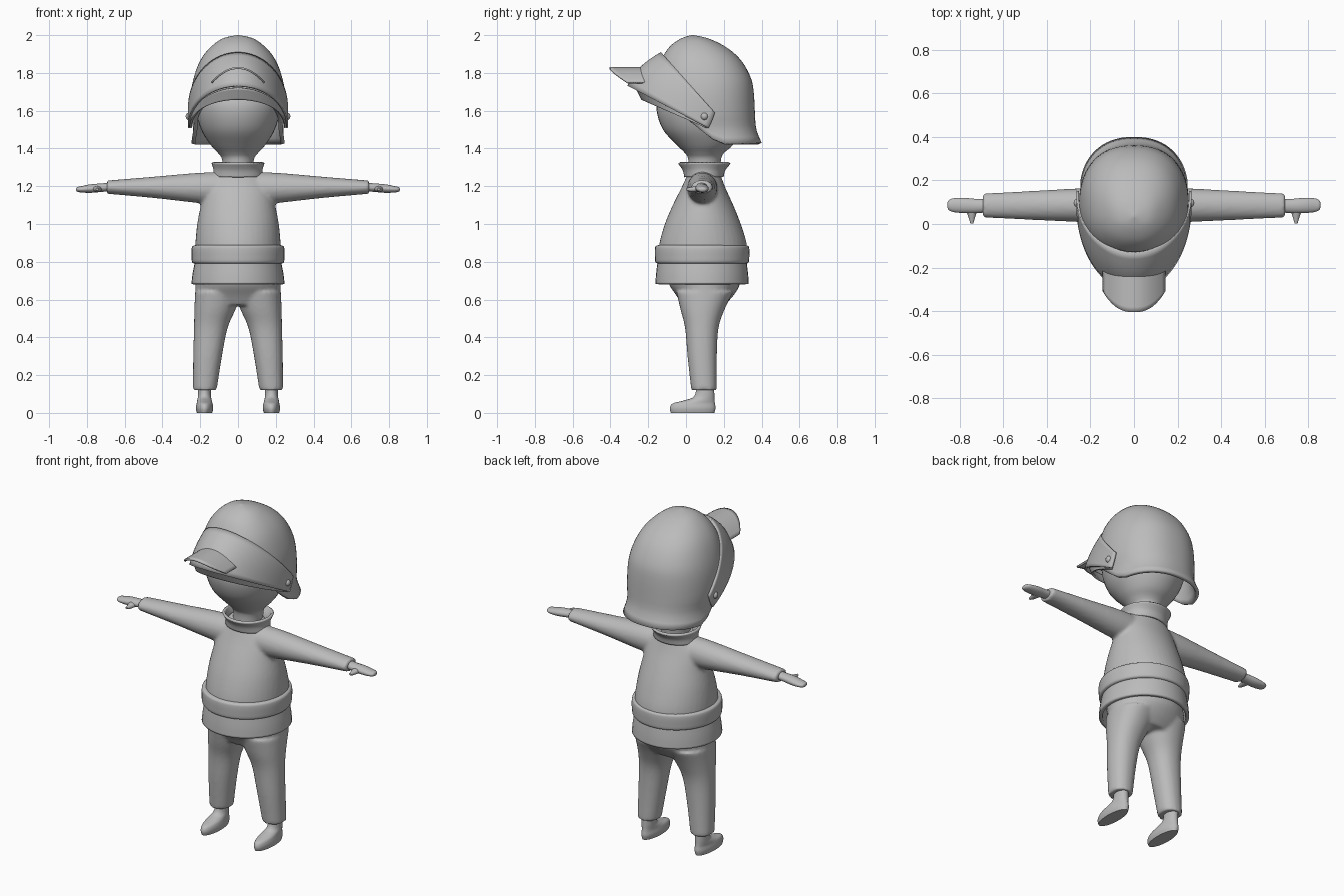
import bpy, bmesh, math

if "Cube" in bpy.data.objects:
    bpy.data.objects.remove(bpy.data.objects["Cube"], do_unlink=True)

grey = bpy.data.materials.new("plain_grey")
grey.use_nodes = True
grey.diffuse_color = (0.5, 0.5, 0.5, 1)
grey.node_tree.nodes["Principled BSDF"].inputs["Base Color"].default_value = (0.5, 0.5, 0.5, 1)


def spline(rows, steps=4):
    """Catmull-Rom subdivision of a list of equal-length rows."""
    out = []
    for i in range(len(rows) - 1):
        a, b, c, d = rows[max(i - 1, 0)], rows[i], rows[i + 1], rows[min(i + 2, len(rows) - 1)]
        for k in range(steps):
            t = k / steps
            out.append([q + t / 2 * (r - p + t * (2 * p - 5 * q + 4 * r - s + t * (3 * (q - r) + s - p)))
                        for p, q, r, s in zip(a, b, c, d)])
    return out + [list(rows[-1])]


def lerp_table(rows, x):
    """Row of values at x, from rows sorted on their first value."""
    for a, b in zip(rows, rows[1:]):
        if x <= b[0]:
            t = max(0, (x - a[0]) / (b[0] - a[0]))
            return [p + (q - p) * t for p, q in zip(a, b)]
    return rows[-1]


def squash(v, power):
    return math.copysign(abs(v) ** power, v)


def skin(bm, grid, closed):
    """Faces between neighbouring rows of vertices."""
    rows = [[bm.verts.new(p) for p in row] for row in grid]
    n = len(rows[0])
    for a, b in zip(rows, rows[1:]):
        for i in range(n if closed else n - 1):
            j = (i + 1) % n
            bm.faces.new((a[i], a[j], b[j], b[i]))
    return rows


def loft(bm, rings, axis="z", side=1, cap=True, power=1, segs=40):
    """Rings are (position on axis, min and max of the other two axes)."""
    grid = []
    for t, u0, u1, v0, v1 in spline(rings):
        row = []
        for i in range(segs):
            a = math.tau * i / segs
            u = (u0 + u1) / 2 + (u1 - u0) / 2 * squash(math.cos(a), power)
            v = (v0 + v1) / 2 + (v1 - v0) / 2 * squash(math.sin(a), power)
            x, y, z = {"x": (t, u, v), "y": (u, t, v), "z": (u, v, t)}[axis]
            row.append((x * side, y, z))
        grid.append(row)
    rows = skin(bm, grid, True)
    if cap:
        bm.faces.new(rows[0])
        bm.faces.new(rows[-1])


def finish(name, bm, thick=0, offset=0, blend=0):
    bmesh.ops.recalc_face_normals(bm, faces=bm.faces)
    mesh = bpy.data.meshes.new(name)
    bm.to_mesh(mesh)
    bm.free()
    ob = bpy.data.objects.new(name, mesh)
    bpy.context.collection.objects.link(ob)
    mesh.materials.append(grey)
    bpy.ops.object.select_all(action="DESELECT")
    ob.select_set(True)
    bpy.context.view_layer.objects.active = ob
    bpy.ops.object.shade_smooth_by_angle(angle=math.radians(40))
    if thick:
        mod = ob.modifiers.new("thickness", "SOLIDIFY")
        mod.thickness, mod.offset = thick, offset
    if blend:
        mod = ob.modifiers.new("merge", "REMESH")
        mod.mode, mod.voxel_size, mod.use_smooth_shade = "VOXEL", 0.01, True
        mod = ob.modifiers.new("blend", "SMOOTH")
        mod.factor, mod.iterations = 0.5, blend
    return ob


def round_rings(rows):
    """Rings about the body axis from (z, half width, half depth)."""
    return [(z, -rx, rx, 0.085 - ry, 0.085 + ry) for z, rx, ry in rows]


# Trousers: pelvis and both legs merged
bm = bmesh.new()
loft(bm, [(.57, -.2, .2, -.02, .205), (.62, -.222, .222, -.05, .25),
          (.68, -.226, .226, -.09, .285), (.74, -.22, .22, -.1, .28)])
for s in (1, -1):
    loft(bm, [(.12, .113, .239, .028, .162), (.3, .085, .237, .008, .163), (.45, .055, .233, -.005, .172),
              (.55, .012, .231, -.03, .205), (.64, -.02, .227, -.05, .25)], side=s, power=.92)
finish("trousers", bm, blend=5)

# Jacket: torso and both sleeves merged
bm = bmesh.new()
loft(bm, [(.8, -.225, .225, -.145, .32), (.89, -.226, .226, -.142, .322), (1, -.216, .216, -.112, .29),
          (1.1, -.197, .197, -.07, .25), (1.2, -.175, .175, -.02, .205), (1.27, -.125, .125, .01, .18),
          (1.3, -.1, .1, .015, .17)])
for s in (1, -1):
    loft(bm, [(.08, .005, .165, 1.1, 1.275), (.22, .008, .165, 1.112, 1.27), (.45, .018, .153, 1.138, 1.25),
              (.695, .03, .14, 1.16, 1.23)], axis="x", side=s)
finish("jacket", bm, blend=5)

# Jacket skirt, belt and collar
bm = bmesh.new()
loft(bm, round_rings([(.682, .247, .247), (.74, .24, .243), (.81, .226, .234)]), cap=False)
finish("jacket_skirt", bm, thick=.02, offset=-1)
bm = bmesh.new()
loft(bm, round_rings([(.79, .228, .232), (.798, .243, .247), (.83, .246, .25), (.865, .246, .25),
                      (.882, .241, .246), (.888, .226, .232)]))
finish("belt", bm)
bm = bmesh.new()
loft(bm, [(1.25, -.118, .118, .005, .185), (1.29, -.116, .116, -.005, .195), (1.328, -.128, .128, -.03, .225)],
     cap=False)
finish("collar", bm, thick=.014, offset=-1)

# Hands with thumbs, shoes
for s, side in ((1, "left"), (-1, "right")):
    bm = bmesh.new()
    loft(bm, [(.66, .055, .115, 1.175, 1.22), (.72, .05, .115, 1.17, 1.215), (.78, .05, .12, 1.165, 1.21),
              (.83, .055, .118, 1.167, 1.2), (.852, .065, .108, 1.172, 1.195), (.857, .08, .095, 1.18, 1.186)],
         axis="x", side=s, segs=24)
    loft(bm, [(.075, .715, .775, 1.17, 1.205), (.03, .73, .76, 1.17, 1.196), (.003, .738, .752, 1.178, 1.19)],
         axis="y", side=s, segs=16)
    finish(side + "_hand", bm)
    bm = bmesh.new()
    loft(bm, [(0, .137, .218, -.08, .15), (.025, .131, .223, -.086, .156), (.05, .135, .219, -.07, .153),
              (.066, .139, .216, -.01, .151), (.09, .143, .212, .045, .15), (.16, .145, .21, .055, .148)], side=s)
    finish(side + "_shoe", bm)

# Head and neck in one egg-shaped loft
bm = bmesh.new()
loft(bm, [(1.26, -.08, .08, .01, .18), (1.34, -.084, .084, .012, .185), (1.375, -.105, .105, -.005, .2),
          (1.42, -.146, .146, -.05, .25), (1.5, -.195, .195, -.122, .3), (1.6, -.222, .222, -.155, .325),
          (1.68, -.215, .215, -.14, .32), (1.8, -.16, .16, -.07, .25), (1.86, -.07, .07, 0, .17)])
finish("head", bm)

# Helmet shell: rows of (z, front y, back y, half width) above a shaped rim
shell = spline([(1.42, -.1, .405, .25), (1.5, -.12, .372, .238), (1.58, -.15, .365, .25), (1.68, -.165, .36, .25),
                (1.76, -.16, .348, .238), (1.84, -.145, .31, .212), (1.9, -.115, .26, .178),
                (1.95, -.075, .19, .13), (1.985, -.02, .11, .075), (2, .03, .04, .004)])
rim = [(-1, 1.67), (-.7, 1.63), (-.4, 1.56), (0, 1.45), (.2, 1.425), (1, 1.43)]
grid = []
for k in range(29):
    row = []
    for i in range(64):
        a = math.tau * i / 64
        low = lerp_table(rim, math.cos(a))[1]
        z = low + (2 - low) * math.sin(k / 28 * math.pi / 2)
        _, front, back, rx = lerp_table(shell, z)
        row.append((rx * squash(math.sin(a), .88),
                    (front + back) / 2 + (back - front) / 2 * squash(math.cos(a), .92), z))
    grid.append(row)
bm = bmesh.new()
bm.faces.new(skin(bm, grid, True)[-1])
finish("helmet", bm, thick=.02, offset=-1)


def visor(name, width, upper, lower, bulge):
    """Curved band; edges are (y, forward reach, z, rise) of tilted arcs."""
    grid = []
    for k in range(9):
        t = k / 8
        y, reach, z, rise = [u + (l - u) * t for u, l in zip(upper, lower)]
        swell = bulge * math.sin(math.pi * t)
        row = []
        for i in range(49):
            phi = math.radians(-95 + 190 * i / 48)
            c = math.cos(phi)
            row.append((width * math.sin(phi), y - (reach + swell) * c, z + (rise + swell / 2) * c))
        grid.append(row)
    bm = bmesh.new()
    skin(bm, grid, False)
    finish(name, bm, thick=.012)


visor("visor", .259, (.13, .26, 1.615, .29), (.085, .39, 1.525, .205), .02)
visor("visor_liner", .25, (.08, .34, 1.54, .18), (.08, .31, 1.52, .14), 0)

# Arched peak on the visor
grid = []
for k in range(9):
    row = []
    for i in range(21):
        s = -1 + i / 10
        tip = -.405 + .095 * abs(s) ** 2.5
        row.append((.14 * s, -.215 + (tip + .215) * k / 8, 1.826 - .078 * s * s))
    grid.append(row)
bm = bmesh.new()
skin(bm, grid, False)
finish("visor_peak", bm, thick=.01)

# Pivot bolts
for s, side in ((1, "left"), (-1, "right")):
    bm = bmesh.new()
    bmesh.ops.create_uvsphere(bm, u_segments=16, v_segments=10, radius=.019)
    for v in bm.verts:
        v.co = (v.co.x * .8 + s * .262, v.co.y + .097, v.co.z + 1.57)
    finish(side + "_visor_bolt", bm)
